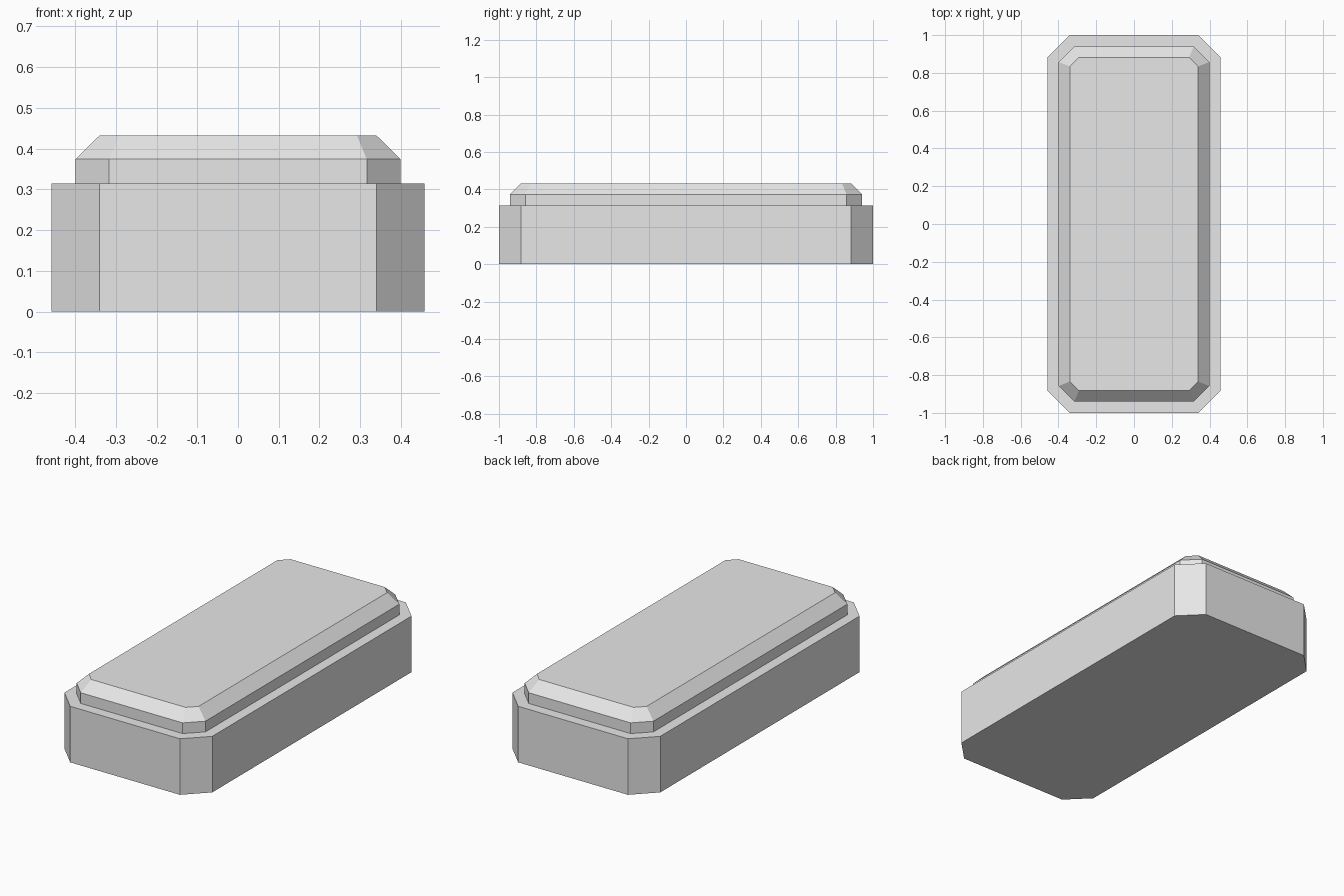
import bpy
import bmesh

default = bpy.data.objects.get("Cube")
if default:
    bpy.data.objects.remove(default, do_unlink=True)

# Single light grey material
grey = bpy.data.materials.new("light_grey")
grey.use_nodes = True
colour = (0.8, 0.8, 0.8, 1.0)
grey.diffuse_color = colour
grey.node_tree.nodes["Principled BSDF"].inputs["Base Color"].default_value = colour


def outline(half_x, half_y, cut):
    """Rectangle with clipped corners, counter-clockwise."""
    ix, iy = half_x - cut, half_y - cut
    return [(ix, -half_y), (half_x, -iy), (half_x, iy), (ix, half_y),
            (-ix, half_y), (-half_x, iy), (-half_x, -iy), (-ix, -half_y)]


def stack(name, levels):
    """Closed solid through clipped rectangles: (half_x, half_y, cut, z)."""
    bm = bmesh.new()
    rings = [[bm.verts.new((x, y, z)) for x, y in outline(hx, hy, cut)]
             for hx, hy, cut, z in levels]
    for low, high in zip(rings, rings[1:]):
        for i in range(len(low)):
            j = (i + 1) % len(low)
            bm.faces.new((low[i], low[j], high[j], high[i]))
    bm.faces.new(rings[0][::-1])
    bm.faces.new(rings[-1])
    mesh = bpy.data.meshes.new(name)
    bm.to_mesh(mesh)
    bm.free()
    mesh.materials.append(grey)
    obj = bpy.data.objects.new(name, mesh)
    bpy.context.collection.objects.link(obj)
    return obj


# Base block, stepped-in lip and bevelled cap as one continuous solid
stack("stepped_block", [
    (0.458, 1.0, 0.118, 0.0),
    (0.458, 1.0, 0.118, 0.314),
    (0.399, 0.941, 0.083, 0.314),
    (0.399, 0.941, 0.083, 0.374),
    (0.34, 0.882, 0.048, 0.432),
])
